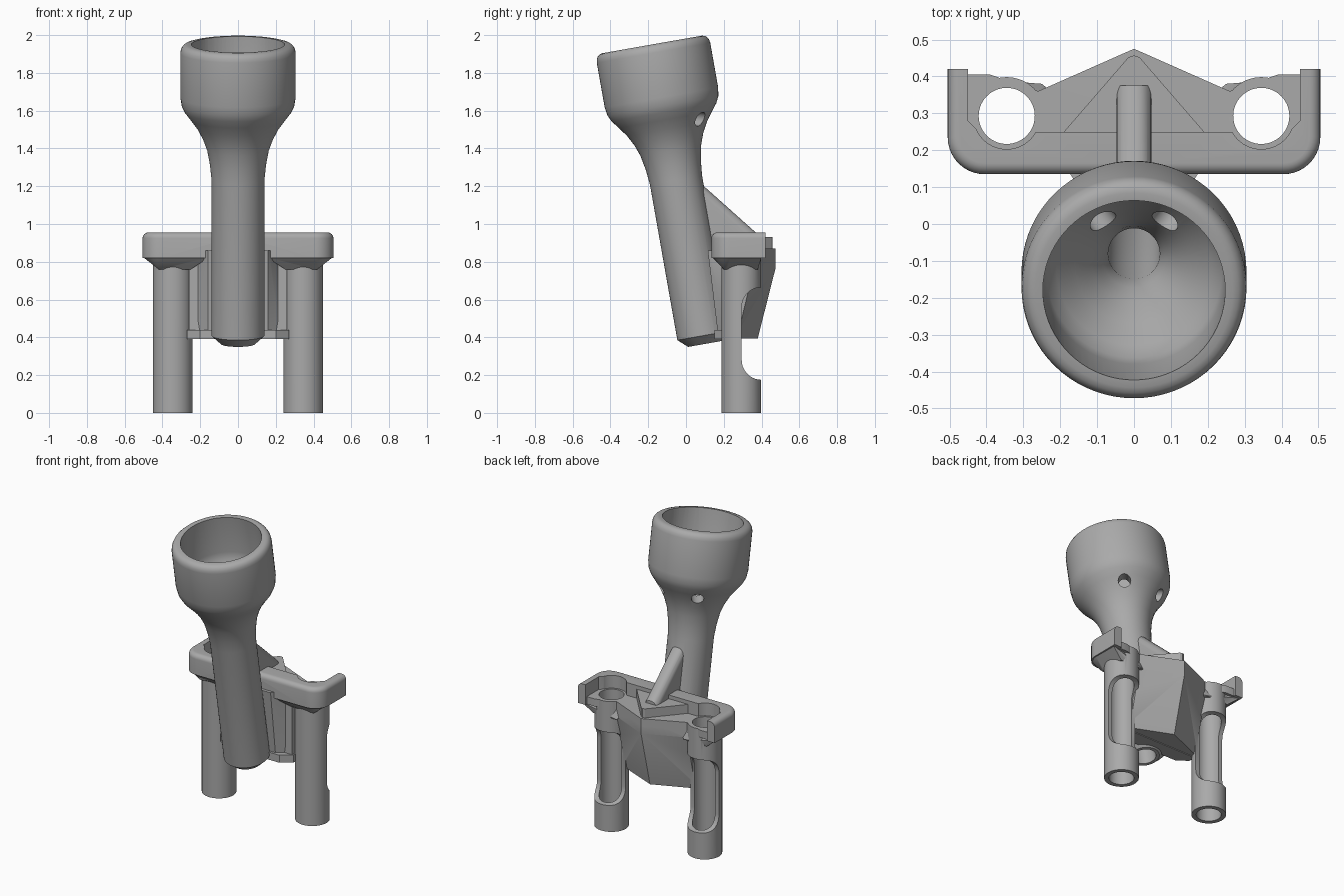
import bpy, bmesh, math
from mathutils import Matrix, Vector

cube = bpy.data.objects.get("Cube")
if cube:
    bpy.data.objects.remove(cube, do_unlink=True)

grey = bpy.data.materials.new("plain_grey")
grey.use_nodes = True
tone = (0.4, 0.4, 0.4, 1)
grey.diffuse_color = tone
grey.node_tree.nodes["Principled BSDF"].inputs["Base Color"].default_value = tone


def finish(bm, name):
    bmesh.ops.remove_doubles(bm, verts=bm.verts, dist=1e-5)
    bmesh.ops.recalc_face_normals(bm, faces=bm.faces)
    me = bpy.data.meshes.new(name)
    bm.to_mesh(me)
    bm.free()
    me.materials.append(grey)
    ob = bpy.data.objects.new(name, me)
    bpy.context.collection.objects.link(ob)
    return ob


def prism(name, pts, lo, hi, axis="z", bevel=0, pick=None):
    """Extrude a 2D outline along z (points are x, y) or along x (points are y, z)."""
    bm = bmesh.new()
    place = (lambda a, b: (a, b, lo)) if axis == "z" else (lambda a, b: (lo, a, b))
    face = bm.faces.new([bm.verts.new(place(a, b)) for a, b in pts])
    ext = bmesh.ops.extrude_face_region(bm, geom=[face])
    move = Vector((0, 0, hi - lo)) if axis == "z" else Vector((hi - lo, 0, 0))
    bmesh.ops.translate(bm, vec=move, verts=[v for v in ext["geom"] if isinstance(v, bmesh.types.BMVert)])
    bmesh.ops.recalc_face_normals(bm, faces=bm.faces)
    if bevel:
        edges = [e for e in bm.edges if pick(e.verts[0].co, e.verts[1].co)]
        bmesh.ops.bevel(bm, geom=edges, offset=bevel, segments=6, profile=0.5, affect="EDGES")
    return finish(bm, name)


def hull(name, pts):
    bm = bmesh.new()
    for p in pts:
        bm.verts.new(p)
    bmesh.ops.convex_hull(bm, input=bm.verts)
    return finish(bm, name)


def revolve(name, profile, matrix):
    bm = bmesh.new()
    vs = [bm.verts.new((r, 0, t)) for r, t in profile]
    es = [bm.edges.new(pair) for pair in zip(vs, vs[1:])]
    bmesh.ops.spin(bm, geom=vs + es, cent=(0, 0, 0), axis=(0, 0, 1), angle=math.tau, steps=72)
    bm.transform(matrix)
    return finish(bm, name)


def rod(name, r, lo, hi, matrix):
    return revolve(name, [(0, lo), (r, lo), (r, hi), (0, hi)], matrix)


def combine(target, other, op):
    other.hide_render = True
    mod = target.modifiers.new(op, "BOOLEAN")
    mod.operation, mod.solver, mod.object = op, "EXACT", other
    bpy.context.view_layer.objects.active = target
    bpy.ops.object.modifier_apply(modifier=mod.name)
    bpy.data.objects.remove(other, do_unlink=True)


def arc(cx, cy, r, a, b, n=10):
    return [(cx + r * math.cos(math.radians(a + (b - a) * i / n)),
             cy + r * math.sin(math.radians(a + (b - a) * i / n))) for i in range(n + 1)]


def mirrored(half):
    """Complete an outline whose first and last points lie on x = 0."""
    return half + [(-x, y) for x, y in reversed(half[1:-1])]


def both(pts):
    return [(s * x, y, z) for x, y, z in pts for s in (1, -1)]


# Tilted cup flaring out of a round stem
tilt = Matrix.Translation((0, 0.10, 0.365)) @ Matrix.Rotation(math.radians(10), 4, "X")
mount = revolve("tilted_cup_mount", [
    (0, 0), (0.09, 0), (0.14, 0.045), (0.14, 0.88), (0.148, 0.96), (0.163, 1.04), (0.185, 1.1),
    (0.214, 1.155), (0.25, 1.205), (0.281, 1.245), (0.298, 1.28), (0.305, 1.325), (0.305, 1.565),
    (0.302, 1.583), (0.294, 1.597), (0.283, 1.606), (0.268, 1.61), (0, 1.61)], tilt)

# Arm plate with rounded outer corners and rounded top edge
TOP, FLOOR = 0.955, 0.87
outline = mirrored([(0, 0.135)] + arc(0.405, 0.235, 0.1, -90, 0) + [
    (0.505, 0.42), (0.45, 0.42), (0.45, 0.405), (0.39, 0.405), (0.26, 0.36), (0, 0.475)])
plate = prism("arm_plate", outline, 0.82, TOP, "z", 0.03, lambda a, b:
              min(a.z, b.z) > 0.95 and ((a.y + b.y) / 2 < 0.25 or abs(a.x + b.x) > 1.0))

# Pockets in the plate around each post
for s in (1, -1):
    pocket = [(0.45, 0.6), (0.45, 0.28), (0.405, 0.235), (0.27, 0.25), (-0.01, 0.25), (-0.01, 0.6)]
    combine(plate, prism("pocket", [(s * x, y) for x, y in pocket], FLOOR, 1.1), "DIFFERENCE")
    at = Matrix.Translation((s * 0.345, 0.293, 0))
    combine(plate, rod("collar_recess", 0.09, FLOOR, 1.1, at), "DIFFERENCE")
combine(mount, plate, "UNION")

# Raised triangle and sloping rib behind the stem
combine(mount, prism("raised_triangle", mirrored(
    [(0, 0.2), (0.19, 0.2), (0.19, 0.25), (0.015, 0.452), (0, 0.457)]), 0.85, 0.93), "UNION")
combine(mount, prism("rib", [(0.0, 1.285), (0.375, 0.95), (0.375, 0.88), (0.0, 0.88)], -0.047, 0.047,
                     "x", 0.04, lambda a, b: abs(a.x - b.x) < 0.01 and min(a.z, b.z) > 0.94), "UNION")

# Wedge body, web to the stem and lower flange
combine(mount, hull("wedge_body", both([
    (0.26, 0.2, FLOOR), (0.26, 0.36, FLOOR), (0, 0.475, FLOOR),
    (0.26, 0.36, 0.77), (0, 0.475, 0.77),
    (0.26, 0.2, 0.395), (0.26, 0.27, 0.395), (0, 0.38, 0.395)])), "UNION")
combine(mount, hull("stem_web", both([
    (0.16, 0.115, 0.86), (0.225, 0.22, 0.86), (0.16, 0.17, 0.41), (0.225, 0.22, 0.41)])), "UNION")
combine(mount, prism("lower_flange", mirrored(
    [(0, 0.15), (0.2, 0.15), (0.27, 0.2), (0.27, 0.25), (0, 0.25)]), 0.39, 0.44), "UNION")

# Posts with a slot open to the back, and tapered shoulders under the arms
slot = arc(0.40, 0.28, 0.105, 270, 180) + arc(0.40, 0.56, 0.105, 180, 90) + [(0.5, 0.665), (0.5, 0.175)]
for s in (1, -1):
    at = Matrix.Translation((s * 0.345, 0.293, 0))
    post = rod("post", 0.105, 0, FLOOR, at)
    combine(post, prism("slot", slot, s * 0.345 - 0.15, s * 0.345 + 0.15, "x"), "DIFFERENCE")
    combine(mount, post, "UNION")
    low = [(x, y, 0.76) for x in (0.25, 0.42) for y in (0.2, 0.38)]
    high = [(0.15, 0.137, 0.825), (0.15, 0.3, 0.825), (0.26, 0.355, 0.825), (0.5, 0.4, 0.825)]
    high += [(x, y, 0.825) for x, y in arc(0.405, 0.237, 0.098, -90, 0, 6)]
    combine(mount, hull("shoulder", [(s * x, y, z) for x, y, z in low + high]), "UNION")

# Post bores and drain holes
for s in (1, -1):
    at = Matrix.Translation((s * 0.345, 0.293, 0))
    combine(mount, rod("post_bore", 0.076, -0.1, 1.1, at), "DIFFERENCE")
    aim = Vector((s * 0.6, 0.75, -0.1)).to_track_quat("Z", "Y").to_matrix().to_4x4()
    hole = Matrix.Translation((s * 0.11, 0.04, 1.56)) @ aim
    combine(mount, rod("drain_hole", 0.038, -0.1, 0.2, hole), "DIFFERENCE")

# Cup bowl and stem bore
combine(mount, revolve("bowl", [
    (0, -0.1), (0.07, -0.1), (0.07, 1.04), (0.085, 1.09), (0.115, 1.15), (0.16, 1.215),
    (0.21, 1.275), (0.238, 1.315), (0.247, 1.36), (0.247, 1.7), (0, 1.7)], tilt), "DIFFERENCE")

bpy.ops.object.select_all(action="DESELECT")
mount.select_set(True)
bpy.context.view_layer.objects.active = mount
bpy.ops.object.shade_smooth_by_angle(angle=math.radians(30))
